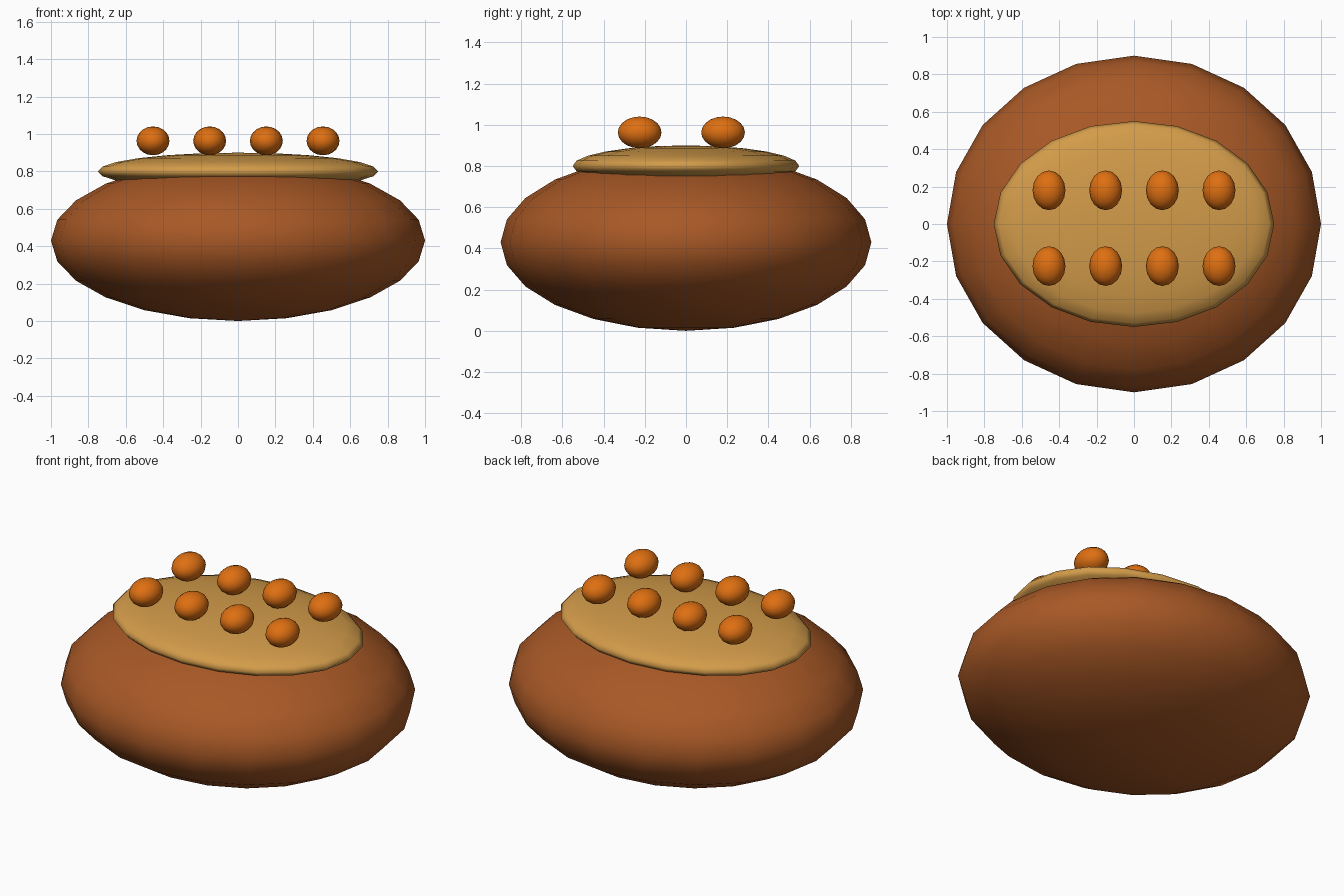
import bpy

if "Cube" in bpy.data.objects:
    bpy.data.objects.remove(bpy.data.objects["Cube"])


def material(name, rgb):
    m = bpy.data.materials.new(name)
    m.diffuse_color = (*rgb, 1.0)
    m.use_nodes = True
    m.node_tree.nodes["Principled BSDF"].inputs["Base Color"].default_value = m.diffuse_color
    return m


def ellipsoid(name, center, radii, mat, segments, rings):
    bpy.ops.mesh.primitive_uv_sphere_add(segments=segments, ring_count=rings, radius=1)
    ob = bpy.context.object
    ob.name = name
    for v in ob.data.vertices:
        v.co = [c + r * k for c, r, k in zip(center, radii, v.co)]
    ob.data.materials.append(mat)
    bpy.ops.object.shade_smooth()
    return ob


crust = material("brown crust", (0.39, 0.098, 0.019))
cream = material("golden topping", (0.65, 0.33, 0.068))
orange = material("orange", (0.73, 0.16, 0.006))

# Round bun and the flat topping sunk into it
ellipsoid("bun", (0, 0, 0.43), (1.0, 0.9, 0.43), crust, 20, 12)
ellipsoid("topping", (0, 0, 0.80), (0.75, 0.55, 0.10), cream, 20, 12)

# Two rows of four beads on top
for row, y in enumerate((-0.225, 0.18)):
    for col in range(4):
        x = (col - 1.5) * 0.303
        ellipsoid(f"bead_{row}_{col}", (x, y, 0.963), (0.088, 0.106, 0.077), orange, 16, 10)
